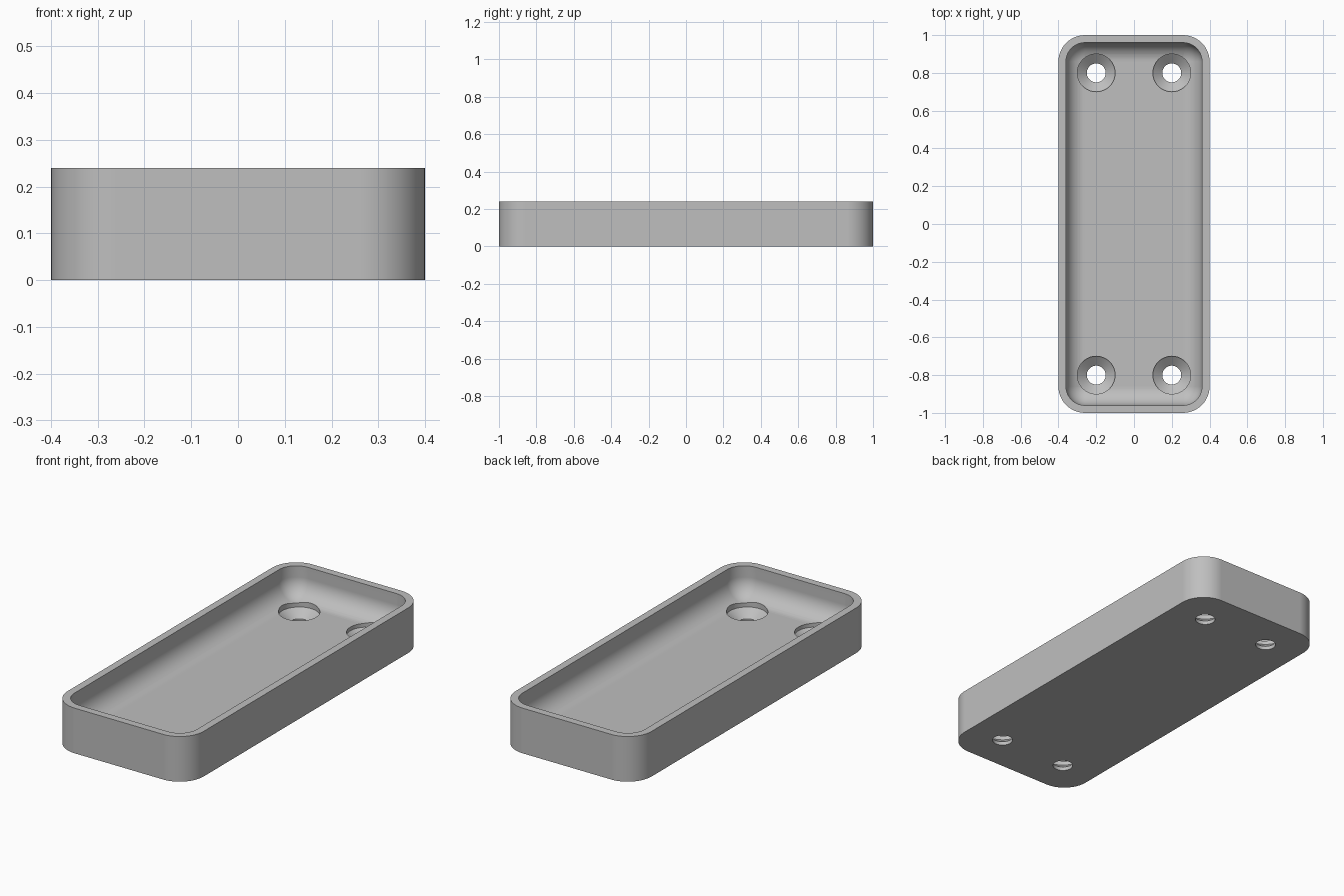
import bpy
import bmesh
from math import sin, cos, pi

if "Cube" in bpy.data.objects:
    bpy.data.objects.remove(bpy.data.objects["Cube"])

HALF_X, HALF_Y, HEIGHT = 0.4, 1.0, 0.24
CORNER, WALL, FLOOR, FILLET = 0.14, 0.04, 0.08, 0.1
CORNER_STEPS, FILLET_STEPS = 12, 12

grey = bpy.data.materials.new("plain grey")
grey.use_nodes = True
colour = (0.52, 0.52, 0.52, 1)
grey.diffuse_color = colour
grey.node_tree.nodes["Principled BSDF"].inputs["Base Color"].default_value = colour


def ring(bm, inset, z):
    """Rounded rectangle, inset from the outer outline."""
    radius = max(CORNER - inset, 0)
    verts = []
    for quarter, (sx, sy) in enumerate([(1, 1), (-1, 1), (-1, -1), (1, -1)]):
        for i in range(CORNER_STEPS + 1):
            a = (quarter + i / CORNER_STEPS) * pi / 2
            x = sx * (HALF_X - inset - radius) + radius * cos(a)
            y = sy * (HALF_Y - inset - radius) + radius * sin(a)
            verts.append(bm.verts.new((x, y, z)))
    return verts


def circle(bm, centre, radius, z, count=48):
    return [bm.verts.new((centre[0] + radius * cos(2 * pi * i / count),
                          centre[1] + radius * sin(2 * pi * i / count), z))
            for i in range(count)]


def loft(bm, rings):
    """Closed solid through a stack of rings."""
    for low, high in zip(rings, rings[1:]):
        for i in range(len(low)):
            j = (i + 1) % len(low)
            bm.faces.new((low[i], low[j], high[j], high[i]))
    bm.faces.new(rings[0][::-1])
    bm.faces.new(rings[-1])


def finish(bm, name):
    bmesh.ops.remove_doubles(bm, verts=bm.verts, dist=1e-5)
    bmesh.ops.recalc_face_normals(bm, faces=bm.faces)
    mesh = bpy.data.meshes.new(name)
    bm.to_mesh(mesh)
    bm.free()
    mesh.materials.append(grey)
    obj = bpy.data.objects.new(name, mesh)
    bpy.context.collection.objects.link(obj)
    return obj


# Tray: outer wall, rim, inner wall, filleted floor
bm = bmesh.new()
rings = [ring(bm, 0, 0), ring(bm, 0, HEIGHT), ring(bm, WALL, HEIGHT)]
for i in range(FILLET_STEPS + 1):
    a = i / FILLET_STEPS * pi / 2
    rings.append(ring(bm, WALL + FILLET * (1 - cos(a)), FLOOR + FILLET * (1 - sin(a))))
loft(bm, rings)
tray = finish(bm, "tray")

# Countersunk screw holes near the four corners
bm = bmesh.new()
for x in (-0.2, 0.2):
    for y in (-0.8, 0.8):
        profile = [(0.05, -0.1), (0.05, 0.02), (0.1, 0.06), (0.1, 0.4)]
        loft(bm, [circle(bm, (x, y), r, z) for r, z in profile])
cutter = finish(bm, "screw_hole_cutter")
cutter.hide_render = True

bpy.ops.object.select_all(action='DESELECT')
tray.select_set(True)
bpy.context.view_layer.objects.active = tray
cut = tray.modifiers.new("screw holes", 'BOOLEAN')
cut.operation = 'DIFFERENCE'
cut.solver = 'EXACT'
cut.object = cutter
bpy.ops.object.modifier_apply(modifier=cut.name)
bpy.data.objects.remove(cutter)

# Smooth curves, crisp edges, flat faces kept flat
bpy.ops.object.shade_smooth_by_angle(angle=pi / 6)
weighted = tray.modifiers.new("flat faces", 'WEIGHTED_NORMAL')
weighted.keep_sharp = True
